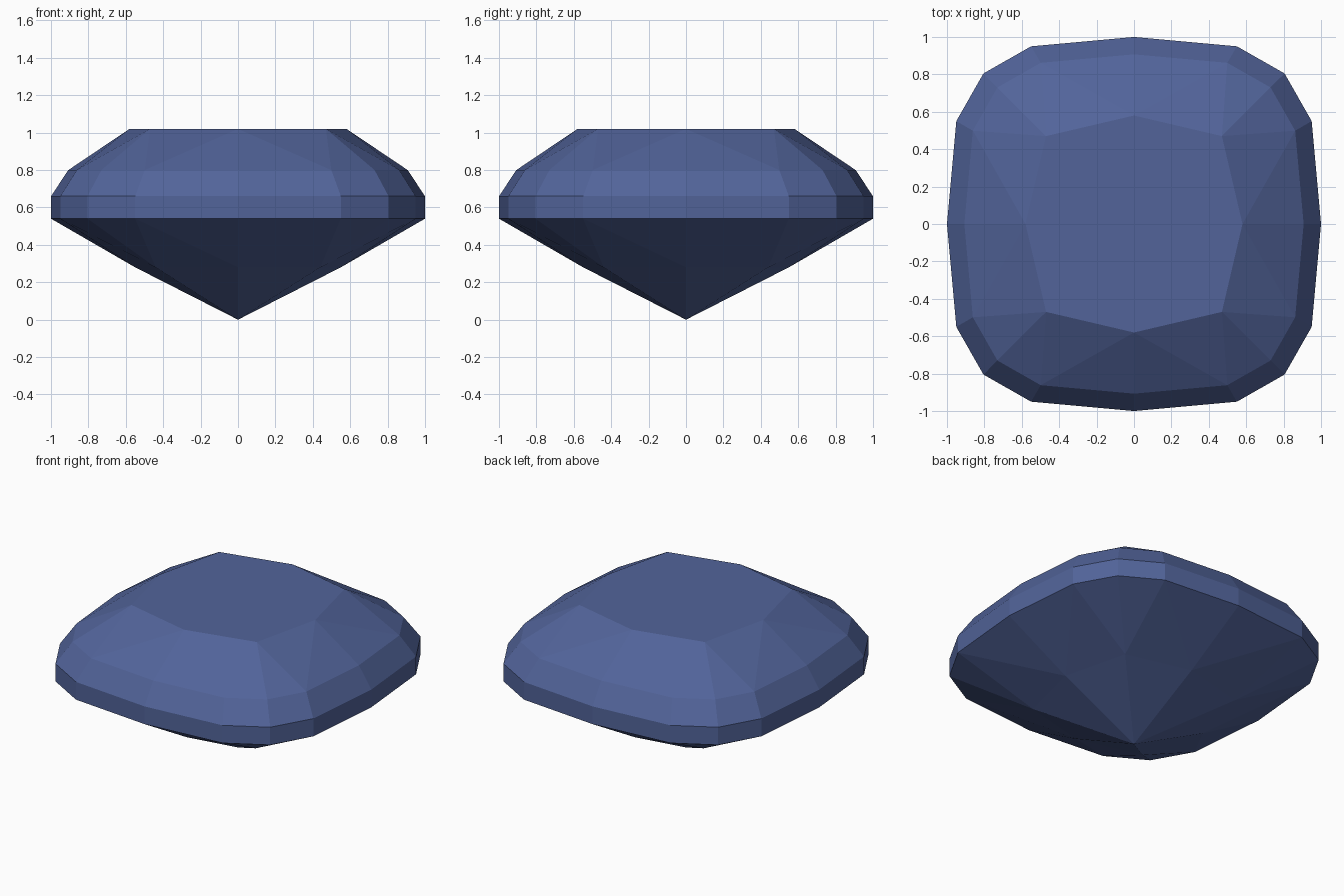
import bpy
import bmesh

# Remove the default cube
cube = bpy.data.objects.get("Cube")
if cube:
    bpy.data.objects.remove(cube, do_unlink=True)

# Heights of the facet levels
CULET_Z, PAVILION_Z, GIRDLE_LOW, GIRDLE_HIGH, CROWN_Z, TABLE_Z = 0, 0.28, 0.54, 0.66, 0.80, 1.02


def four_fold(quarter):
    """Repeat one quarter of an outline around the z axis."""
    points, current = [], quarter
    for _ in range(4):
        points += current
        current = [(-y, x) for x, y in current]
    return points


cushion = four_fold([(1, 0), (0.95, 0.55), (0.805, 0.805), (0.55, 0.95)])
table_outline = four_fold([(0.58, 0), (0.47, 0.47)])
pavilion_outline = four_fold([(0.55, 0), (0.44, 0.44)])

bm = bmesh.new()


def ring(outline, z, scale=1.0):
    return [bm.verts.new((x * scale, y * scale, z)) for x, y in outline]


def band(lower, upper):
    """Straight facets between two equal rings."""
    n = len(lower)
    for i in range(n):
        j = (i + 1) % n
        bm.faces.new((lower[i], lower[j], upper[j], upper[i]))


def star_facets(outer, inner):
    """Triangular facets joining an outer ring to one with half as many points."""
    n, m = len(outer), len(inner)
    for i in range(m):
        k = 2 * i
        before, middle, after = outer[k - 1], outer[k], outer[(k + 1) % n]
        bm.faces.new((inner[i], before, middle))
        bm.faces.new((inner[i], middle, after))
        bm.faces.new((inner[i], after, inner[(i + 1) % m]))


# Girdle and lower crown
girdle_low = ring(cushion, GIRDLE_LOW)
girdle_high = ring(cushion, GIRDLE_HIGH)
crown = ring(cushion, CROWN_Z, 0.907)
band(girdle_low, girdle_high)
band(girdle_high, crown)

# Upper crown and flat table
table = ring(table_outline, TABLE_Z)
star_facets(crown, table)
bm.faces.new(table)

# Pavilion running down to the culet point
pavilion = ring(pavilion_outline, PAVILION_Z)
star_facets(girdle_low, pavilion)
culet = bm.verts.new((0, 0, CULET_Z))
for i, v in enumerate(pavilion):
    bm.faces.new((v, culet, pavilion[(i + 1) % len(pavilion)]))

bmesh.ops.recalc_face_normals(bm, faces=bm.faces[:])
mesh = bpy.data.meshes.new("cut_gemstone")
bm.to_mesh(mesh)
bm.free()

# Blue gem material
colour = (0.084, 0.127, 0.323, 1)
blue = bpy.data.materials.new("sapphire blue")
blue.use_nodes = True
blue.diffuse_color = colour
blue.node_tree.nodes["Principled BSDF"].inputs["Base Color"].default_value = colour
mesh.materials.append(blue)

gem = bpy.data.objects.new("cut_gemstone", mesh)
bpy.context.collection.objects.link(gem)
